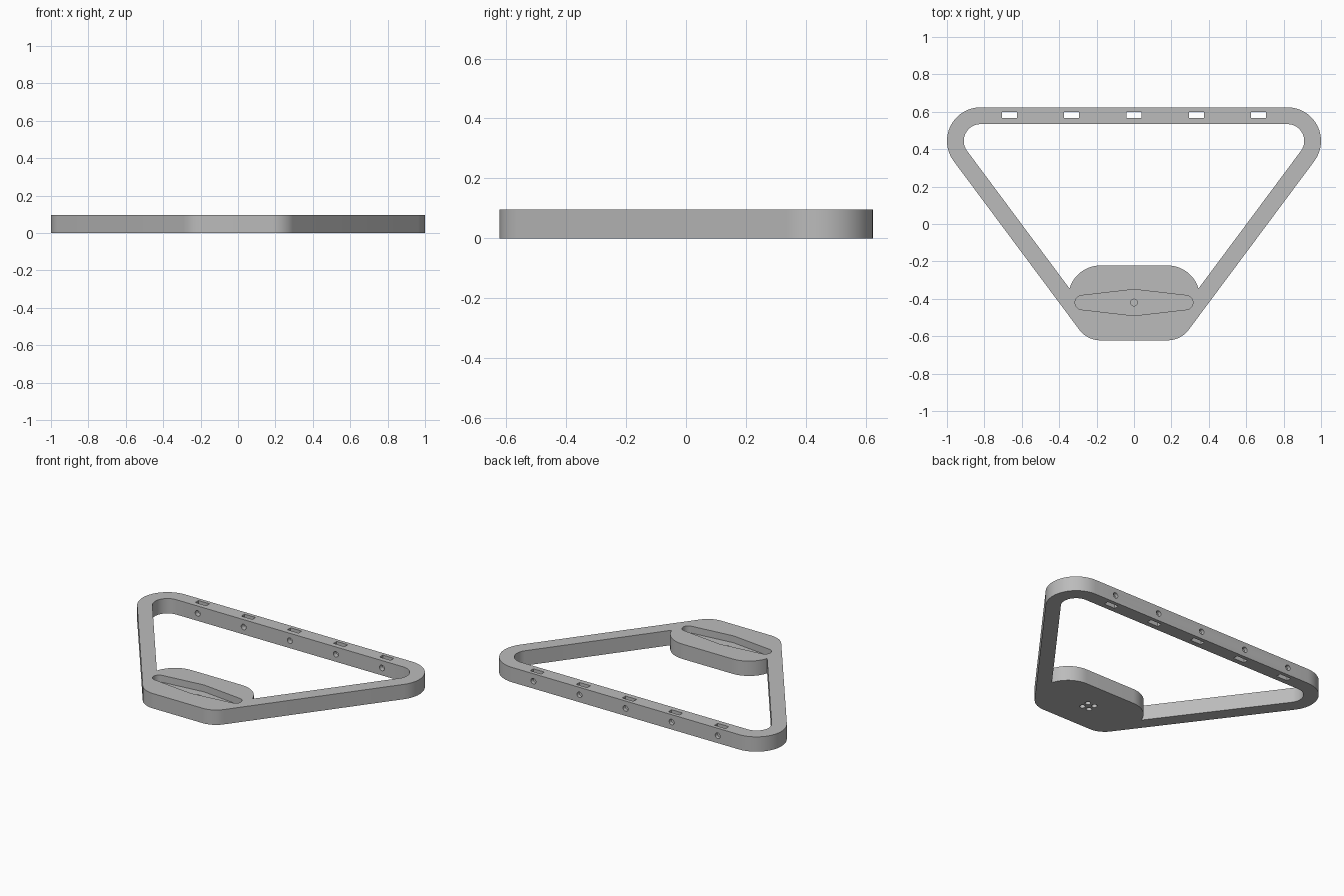
import bpy, bmesh
from math import radians, degrees, sin, cos, atan2
from mathutils import Matrix

cube = bpy.data.objects.get("Cube")
if cube:
    bpy.data.objects.remove(cube)

H = 0.097          # plate thickness
PAD_Y = -0.42      # centre of the front pad
TILT = -36.6       # direction the slanted arms face, in degrees

grey = bpy.data.materials.new("plain grey")
grey.use_nodes = True
grey.diffuse_color = (0.5, 0.5, 0.5, 1)
grey.node_tree.nodes["Principled BSDF"].inputs["Base Color"].default_value = (0.5, 0.5, 0.5, 1)


def arc(cx, cy, r, a0, a1, n=16):
    angles = [radians(a0 + (a1 - a0) * i / n) for i in range(n + 1)]
    return [(cx + r * cos(a), cy + r * sin(a)) for a in angles]


def circle(cx, cy, r):
    return arc(cx, cy, r, 0, 345, 23)


def mirrored(half):
    """Close a right-hand half outline with its mirror image."""
    return half + [(-x, y) for x, y in reversed(half) if abs(x) > 1e-5]


def add_prism(bm, outline, z0, z1):
    face = bm.faces.new([bm.verts.new((x, y, z0)) for x, y in outline])
    top = bmesh.ops.extrude_face_region(bm, geom=[face])["geom"]
    bmesh.ops.translate(bm, vec=(0, 0, z1 - z0),
                        verts=[v for v in top if isinstance(v, bmesh.types.BMVert)])


def make_object(name, bm):
    bmesh.ops.recalc_face_normals(bm, faces=bm.faces)
    mesh = bpy.data.meshes.new(name)
    bm.to_mesh(mesh)
    bm.free()
    mesh.materials.append(grey)
    obj = bpy.data.objects.new(name, mesh)
    bpy.context.collection.objects.link(obj)
    return obj


def cut(target, name, bm):
    """Subtract a shape from the target, then discard the cutter."""
    cutter = make_object(name, bm)
    cutter.hide_render = True
    mod = target.modifiers.new(name, 'BOOLEAN')
    mod.operation = 'DIFFERENCE'
    mod.solver = 'EXACT'
    mod.object = cutter
    bpy.ops.object.modifier_apply(modifier=mod.name)
    bpy.data.objects.remove(cutter)


# Solid plate with rounded corners
bm = bmesh.new()
add_prism(bm, mirrored(arc(0.18, -0.482, 0.14, -90, TILT)
                       + arc(0.82, 0.444, 0.18, TILT, 90)), 0, H)
frame = make_object("frame", bm)
bpy.ops.object.select_all(action='DESELECT')
frame.select_set(True)
bpy.context.view_layer.objects.active = frame

# Large opening, bounded in front by the rounded pad
r = 0.172
pad_end = degrees(atan2(-0.345 + 0.222 + r, 0.345 - 0.18))
bm = bmesh.new()
add_prism(bm, mirrored(arc(0.18, -0.222 - r, r, 90, pad_end)
                       + arc(0.82, 0.444, 0.09, TILT, 90)), -0.1, H + 0.1)
cut(frame, "opening_cutter", bm)

# Slots down through the back bar, and round holes from front to back
slots, holes = bmesh.new(), bmesh.new()
for i in range(-2, 3):
    x = i * 0.333
    add_prism(slots, [(x - 0.04, 0.567), (x + 0.04, 0.567),
                      (x + 0.04, 0.6), (x - 0.04, 0.6)], -0.1, H + 0.1)
    add_prism(holes, circle(x, H / 2, 0.018), -0.75, -0.45)
bmesh.ops.transform(holes, verts=holes.verts, matrix=Matrix.Rotation(radians(90), 4, 'X'))
cut(frame, "slot_cutter", slots)
cut(frame, "round_hole_cutter", holes)

# Tapered recess in the pad
bm = bmesh.new()
add_prism(bm, mirrored([(0, PAD_Y - 0.07)] + arc(0.277, PAD_Y, 0.038, -82, 82)
                       + [(0, PAD_Y + 0.07)]), H - 0.045, H + 0.1)
cut(frame, "recess_cutter", bm)

# Small blind hole in the recess and four blind holes underneath
bm = bmesh.new()
add_prism(bm, circle(0, PAD_Y, 0.018), 0.035, 0.08)
for sx in (-1, 1):
    for sy in (-1, 1):
        add_prism(bm, circle(sx * 0.025, PAD_Y + sy * 0.025, 0.017), -0.1, 0.02)
cut(frame, "screw_hole_cutter", bm)

# Smooth the rounded walls, keep the edges crisp
bpy.ops.object.shade_smooth_by_angle(angle=radians(30))
